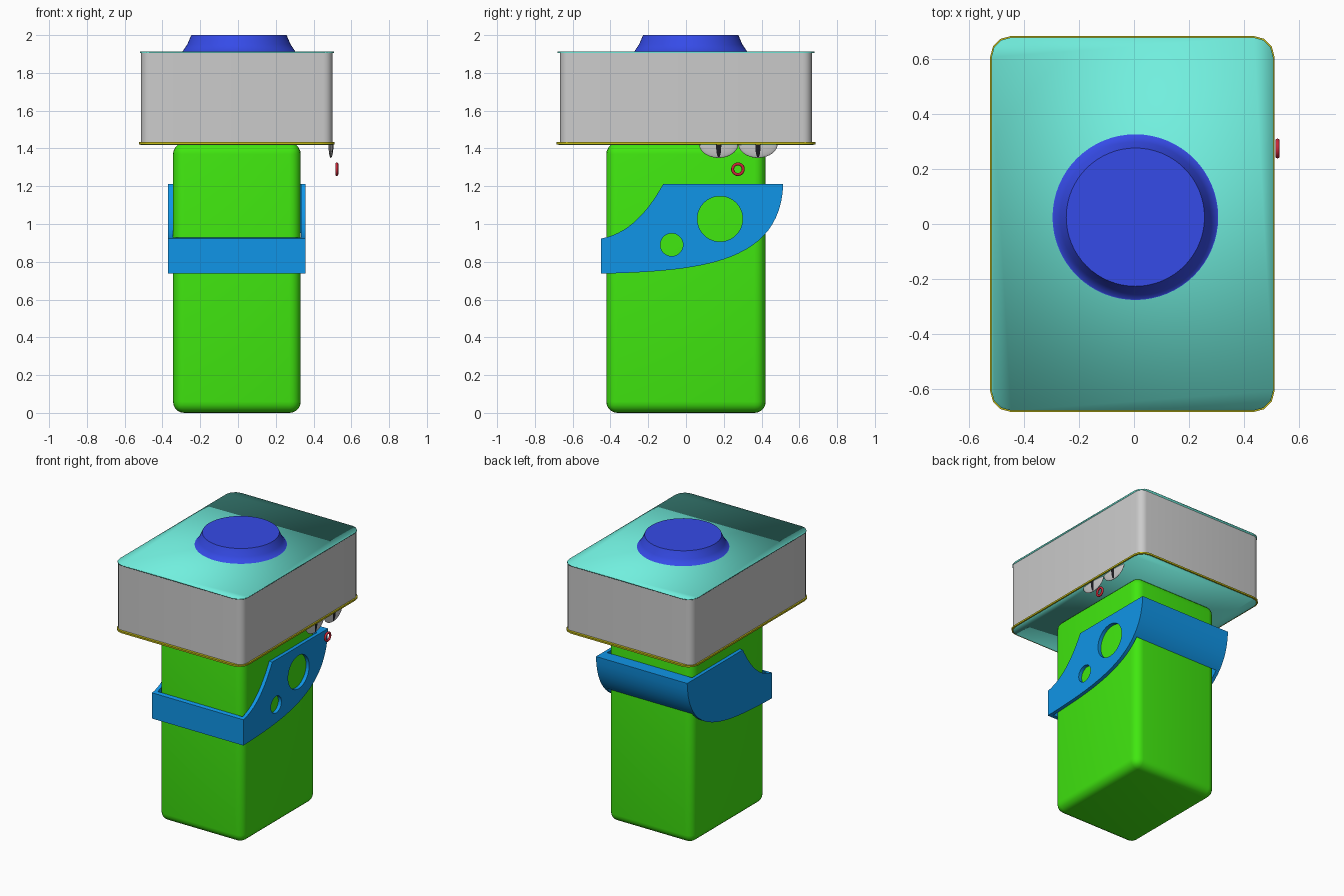
import bpy, bmesh, math
from mathutils import Matrix, Vector

if "Cube" in bpy.data.objects:
    bpy.data.objects.remove(bpy.data.objects["Cube"])

CX = -0.006  # body axis; the ring on the right shifts the centre


def smooth(ob, angle=35):
    bpy.ops.object.select_all(action='DESELECT')
    ob.select_set(True)
    bpy.context.view_layer.objects.active = ob
    bpy.ops.object.shade_smooth_by_angle(angle=math.radians(angle))


def paint(ob, color):
    mat = bpy.data.materials.new(ob.name + "_colour")
    mat.diffuse_color = (*color, 1)
    mat.use_nodes = True
    mat.node_tree.nodes["Principled BSDF"].inputs["Base Color"].default_value = mat.diffuse_color
    ob.data.materials.append(mat)


def finish(name, bm, color=None, angle=35):
    bmesh.ops.recalc_face_normals(bm, faces=bm.faces)
    me = bpy.data.meshes.new(name)
    bm.to_mesh(me)
    bm.free()
    ob = bpy.data.objects.new(name, me)
    bpy.context.collection.objects.link(ob)
    if color:
        paint(ob, color)
    smooth(ob, angle)
    return ob


def rounded_box(name, hx, hy, z0, z1, radius, color=None, all_edges=False, segs=5, angle=35):
    bm = bmesh.new()
    m = Matrix.Translation((CX, 0, (z0 + z1) / 2)) @ Matrix.Diagonal((2 * hx, 2 * hy, z1 - z0, 1))
    bmesh.ops.create_cube(bm, size=1, matrix=m)
    if radius:
        edges = [e for e in bm.edges
                 if all_edges or abs(e.verts[0].co.z - e.verts[1].co.z) > 1e-4]
        bmesh.ops.bevel(bm, geom=edges, offset=radius, segments=segs, profile=0.5, affect='EDGES')
    return finish(name, bm, color, angle)


def bezier(a, b, c, d, n):
    a, b, c, d = map(Vector, (a, b, c, d))
    return [a * (1-t)**3 + b * 3*t*(1-t)**2 + c * 3*t*t*(1-t) + d * t**3
            for t in (i / n for i in range(n + 1))]


def cut(ob, cutter):
    mod = ob.modifiers.new("cut", 'BOOLEAN')
    mod.operation, mod.solver, mod.object = 'DIFFERENCE', 'EXACT', cutter
    cutter.hide_render = True
    bpy.context.view_layer.objects.active = ob
    bpy.ops.object.modifier_apply(modifier=mod.name)
    bpy.data.objects.remove(cutter)


# Tall rounded body
rounded_box("body", 0.338, 0.422, 0, 1.43, 0.06, (0.052, 0.80, 0.005), all_edges=True)

# Box-shaped cap: wall, rim trim, underside and lid (thin plates are fully smooth shaded)
TEAL = (0.165, 0.86, 0.73)
rounded_box("cap_wall", 0.507, 0.667, 1.43, 1.907, 0.05)
rounded_box("cap_trim", 0.518, 0.685, 1.421, 1.433, 0.075, (0.56, 0.50, 0.008), segs=3)
rounded_box("cap_underside", 0.509, 0.676, 1.418, 1.43, 0.07, TEAL, segs=3, angle=180)
rounded_box("cap_lid", 0.514, 0.680, 1.904, 1.912, 0.072, TEAL, segs=3, angle=180)

# Raised dial on the lid: flared ring profile, flat top
bm = bmesh.new()
rings = [[bm.verts.new((0.005 + r * math.cos(a), 0.025 + r * math.sin(a), z))
          for a in (i * math.tau / 64 for i in range(64))]
         for r, z in ((0.302, 1.913), (0.298, 1.914), (0.274, 1.95), (0.252, 2.0))]
for lo, hi in zip(rings, rings[1:]):
    for i in range(64):
        j = (i + 1) % 64
        bm.faces.new((lo[i], lo[j], hi[j], hi[i]))
bm.faces.new(rings[-1])
bm.faces.new(rings[0][::-1])
finish("lid_dial", bm, (0.036, 0.07, 0.80), 60)

# Belt: side profile extruded across, hollowed around the body
profile = (bezier((-.45, .737), (.1, .75), (.5, .8), (.515, 1.213), 24)
           + bezier((-.12, 1.213), (-.2, 1.07), (-.3, .95), (-.45, .923), 14))
bm = bmesh.new()
face = bm.faces.new([bm.verts.new((CX - 0.364, p.x, p.y)) for p in profile])
ext = bmesh.ops.extrude_face_region(bm, geom=[face])
bmesh.ops.translate(bm, vec=(0.728, 0, 0),
                    verts=[v for v in ext["geom"] if isinstance(v, bmesh.types.BMVert)])
belt = finish("belt", bm, (0.005, 0.30, 0.80))
cut(belt, rounded_box("belt_cutter", 0.339, 0.424, 0.3, 1.6, 0))
# two holes in the right side only
for y, z, r in ((0.18, 1.027, 0.12), (-0.076, 0.89, 0.06)):
    bm = bmesh.new()
    bmesh.ops.create_cone(bm, cap_ends=True, segments=40, radius1=r, radius2=r, depth=0.2,
                          matrix=Matrix.Translation((0.35, y, z)) @ Matrix.Rotation(math.pi / 2, 4, 'Y'))
    cut(belt, finish("hole_cutter", bm))
smooth(belt)


# Eyes: lower half ellipsoids hanging under the right rim
def half_ellipsoid(name, x, y, sx, sy, sz, color=None):
    bm = bmesh.new()
    m = Matrix.Translation((x, y, 1.425)) @ Matrix.Diagonal((sx, sy, sz, 1))
    bmesh.ops.create_uvsphere(bm, u_segments=32, v_segments=20, radius=1, matrix=m)
    bmesh.ops.bisect_plane(bm, geom=bm.verts[:] + bm.edges[:] + bm.faces[:], dist=1e-5,
                           plane_co=(0, 0, 1.425), plane_no=(0, 0, 1), clear_outer=True)
    bmesh.ops.holes_fill(bm, edges=bm.edges)
    finish(name, bm, color)


for i, y in enumerate((0.173, 0.381)):
    half_ellipsoid(f"eye_{i}", 0.491, y, 0.012, 0.104, 0.075)
    half_ellipsoid(f"pupil_{i}", 0.493, y, 0.0125, 0.023, 0.072, (0.012, 0.012, 0.016))

# Small red ring mouth
bpy.ops.mesh.primitive_torus_add(major_radius=0.028, minor_radius=0.008, major_segments=32,
                                 minor_segments=12, location=(0.523, 0.275, 1.29),
                                 rotation=(0, math.pi / 2, 0))
ring = bpy.context.object
ring.name = "mouth_ring"
bpy.ops.object.shade_smooth()
paint(ring, (0.60, 0.02, 0.04))
